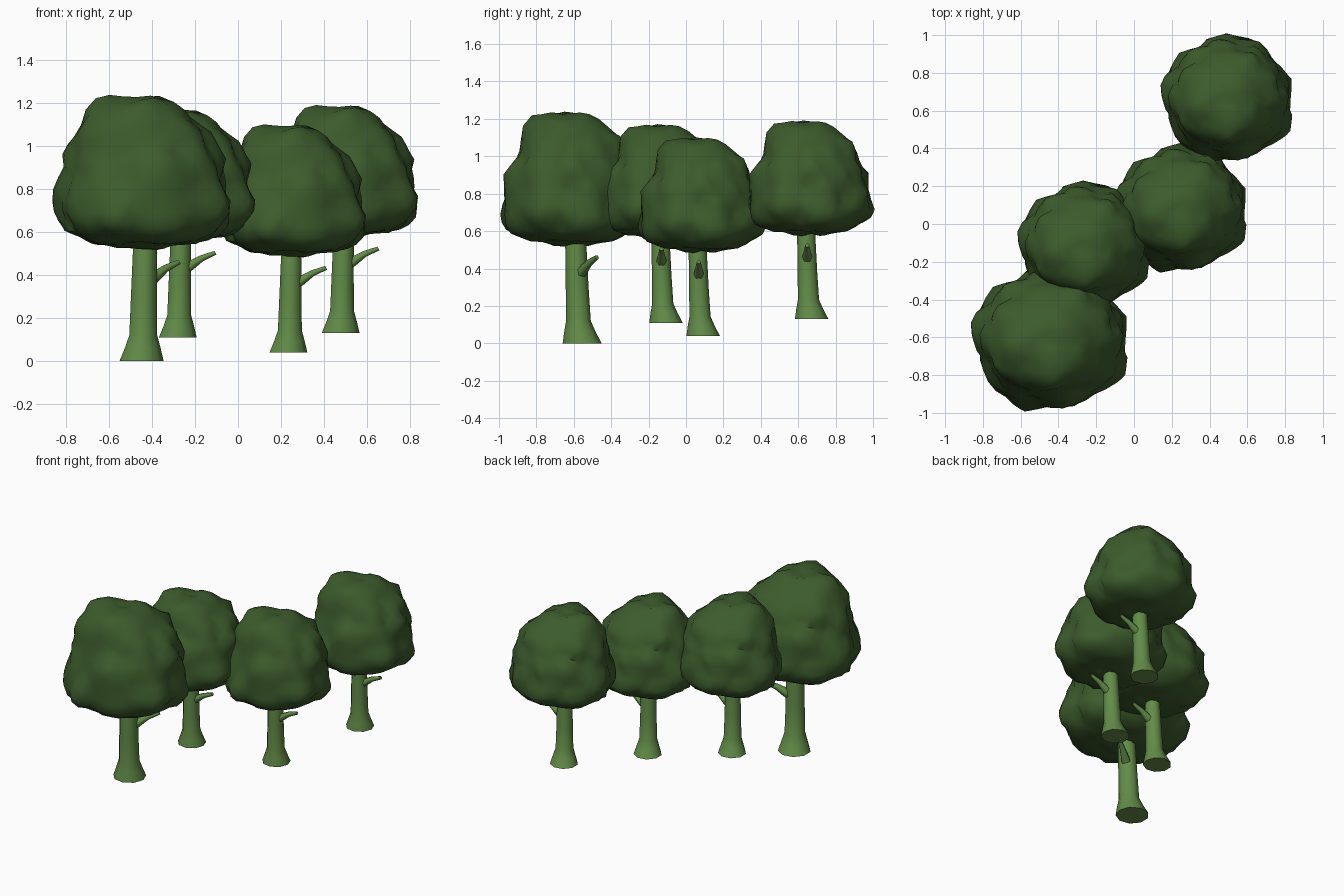
import bpy, bmesh, math
from mathutils import Vector, noise

if "Cube" in bpy.data.objects:
    bpy.data.objects.remove(bpy.data.objects["Cube"])


def material(name, rgb):
    m = bpy.data.materials.new(name)
    m.diffuse_color = (*rgb, 1)
    m.use_nodes = True
    m.node_tree.nodes["Principled BSDF"].inputs["Base Color"].default_value = m.diffuse_color
    return m


LEAF = material("dark_leaf_green", (0.045, 0.105, 0.025))
BARK = material("light_bark_green", (0.122, 0.262, 0.064))


def finish(bm, name, mat, angle):
    bmesh.ops.recalc_face_normals(bm, faces=bm.faces)
    me = bpy.data.meshes.new(name)
    bm.to_mesh(me)
    bm.free()
    me.materials.append(mat)
    ob = bpy.data.objects.new(name, me)
    bpy.context.collection.objects.link(ob)
    bpy.ops.object.select_all(action='DESELECT')
    ob.select_set(True)
    bpy.context.view_layer.objects.active = ob
    bpy.ops.object.shade_smooth_by_angle(angle=math.radians(angle))
    return ob


def tube(name, stations, sides):
    """Closed tube through (centre, radius) stations; rings lie across the path."""
    bm = bmesh.new()
    rings = []
    axis = (stations[-1][0] - stations[0][0]).normalized()
    if axis.z > 0.9:
        axis = Vector((0, 0, 1))
    u = axis.cross(Vector((0, 1, 0))).normalized()
    w = axis.cross(u)
    for c, r in stations:
        rings.append([bm.verts.new(c + r * (u * math.cos(a) + w * math.sin(a)))
                      for a in (2 * math.pi * (i + 0.5) / sides for i in range(sides))])
    for a, b in zip(rings, rings[1:]):
        for i in range(sides):
            j = (i + 1) % sides
            bm.faces.new((a[i], a[j], b[j], b[i]))
    bm.faces.new(rings[0])
    bm.faces.new(rings[-1])
    return finish(bm, name, BARK, 65)


# Crown outline as (radius, height), turned into distance by angle from the top
MID = 0.8
OUTLINE = [(0, 1.265), (0.12, 1.245), (0.215, 1.195), (0.285, 1.1), (0.335, 0.98),
           (0.375, 0.85), (0.405, 0.75), (0.41, 0.67), (0.375, 0.61),
           (0.29, 0.565), (0.16, 0.54), (0, 0.53)]
POLAR = [(math.atan2(r, z - MID), math.hypot(r, z - MID)) for r, z in OUTLINE]


def reach(t):
    for (a0, d0), (a1, d1) in zip(POLAR, POLAR[1:]):
        if t <= a1:
            return d0 + (d1 - d0) * (t - a0) / (a1 - a0)
    return POLAR[-1][1]


def crown(name, cx, cy, sx, sy):
    bm = bmesh.new()
    bmesh.ops.create_icosphere(bm, subdivisions=4, radius=1)
    for v in bm.verts:
        d = v.co.normalized()
        t = math.acos(max(-1, min(1, d.z)))
        # Rounded leaf clumps with creases between, calmer underneath
        near = noise.voronoi(d * 2.0 + Vector((3.1, 1.7, 5.2)))[0][0]
        small = noise.noise(d * 4.5 + Vector((2, 8, 1)))
        amp = 1.0 if d.z > -0.45 else 0.5
        k = 1 + amp * (0.2 * (0.4 - near) + 0.06 * small)
        p = d * reach(t) * k
        v.co = (cx + p.x * sx, cy + p.y * sy, MID + p.z)
    return finish(bm, name, LEAF, 45)


def tree(label, base, scale, turn, crown_at, crown_size):
    # Trunk with flared foot
    trunk = tube(label + "_trunk", [
        (Vector((0, 0, 0)), 0.106), (Vector((0.006, -0.012, 0.06)), 0.086),
        (Vector((0.009, -0.02, 0.12)), 0.067), (Vector((0.012, -0.027, 0.3)), 0.062),
        (Vector((0.018, -0.035, 0.55)), 0.057), (Vector((0.02, -0.035, 0.72)), 0.05)], 9)
    # Short side branch
    out = Vector((math.cos(turn), math.sin(turn), 0))
    root = Vector((0.013, -0.028, 0))
    branch = tube(label + "_branch", [
        (root + out * s + Vector((0, 0, z)), r) for s, z, r in
        ((0.0, 0.36, 0.036), (0.06, 0.39, 0.03), (0.12, 0.43, 0.02),
         (0.195, 0.46, 0.013))], 6)
    leaves = crown(label + "_crown", *crown_at, *crown_size)
    for ob in (trunk, branch, leaves):
        ob.location = base
        ob.scale = (scale,) * 3


# One large tree in front and three smaller ones
tree("large_tree", (-0.452, -0.555, 0), 1.0, 0.58, (0.010, -0.06), (1.04, 0.94))
for label, base in (("left_tree", (-0.283, -0.107, 0.11)),
                    ("middle_tree", (0.232, 0.092, 0.04)),
                    ("back_tree", (0.475, 0.672, 0.13))):
    tree(label, base, 0.857, 0.0, (0.024, -0.018), (1.02, 0.97))
